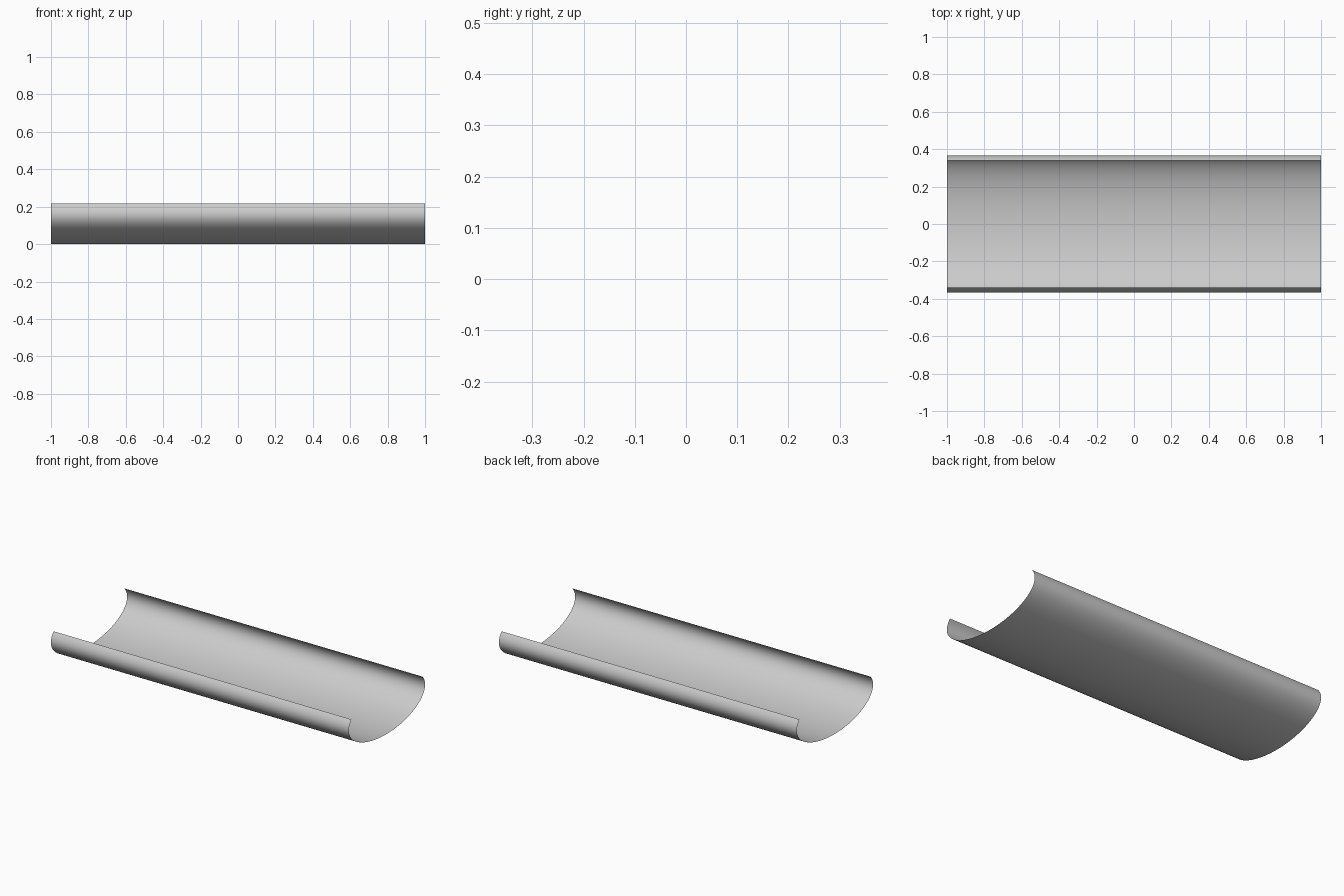
import bpy, bmesh, math

if "Cube" in bpy.data.objects:
    bpy.data.objects.remove(bpy.data.objects["Cube"])

# Open elliptical trough: thin sheet with rims curling inward, extruded along x
HALF_LENGTH, A, HEIGHT, RIM_Y = 1.0, 0.3655, 0.217, 0.34
SEGMENTS = 64

rim_sin = math.sqrt(1 - (RIM_Y / A) ** 2)
B = HEIGHT / (1 + rim_sin)
t0 = math.asin(rim_sin)

bm = bmesh.new()
profile = []
for i in range(SEGMENTS + 1):
    t = -math.pi - t0 + (math.pi + 2 * t0) * i / SEGMENTS
    profile.append(bm.verts.new((-HALF_LENGTH, A * math.cos(t), B * (1 + math.sin(t)))))
edges = [bm.edges.new(pair) for pair in zip(profile, profile[1:])]

# Sweep the profile along the length
swept = bmesh.ops.extrude_edge_only(bm, edges=edges)["geom"]
verts = [g for g in swept if isinstance(g, bmesh.types.BMVert)]
bmesh.ops.translate(bm, verts=verts, vec=(2 * HALF_LENGTH, 0, 0))

# Outer side faces down
bm.normal_update()
faces = list(bm.faces)
if faces[len(faces) // 2].normal.z > 0:
    bmesh.ops.reverse_faces(bm, faces=faces)
for f in bm.faces:
    f.smooth = True

mesh = bpy.data.meshes.new("curved_trough")
bm.to_mesh(mesh)
bm.free()
trough = bpy.data.objects.new("curved_trough", mesh)
bpy.context.collection.objects.link(trough)
